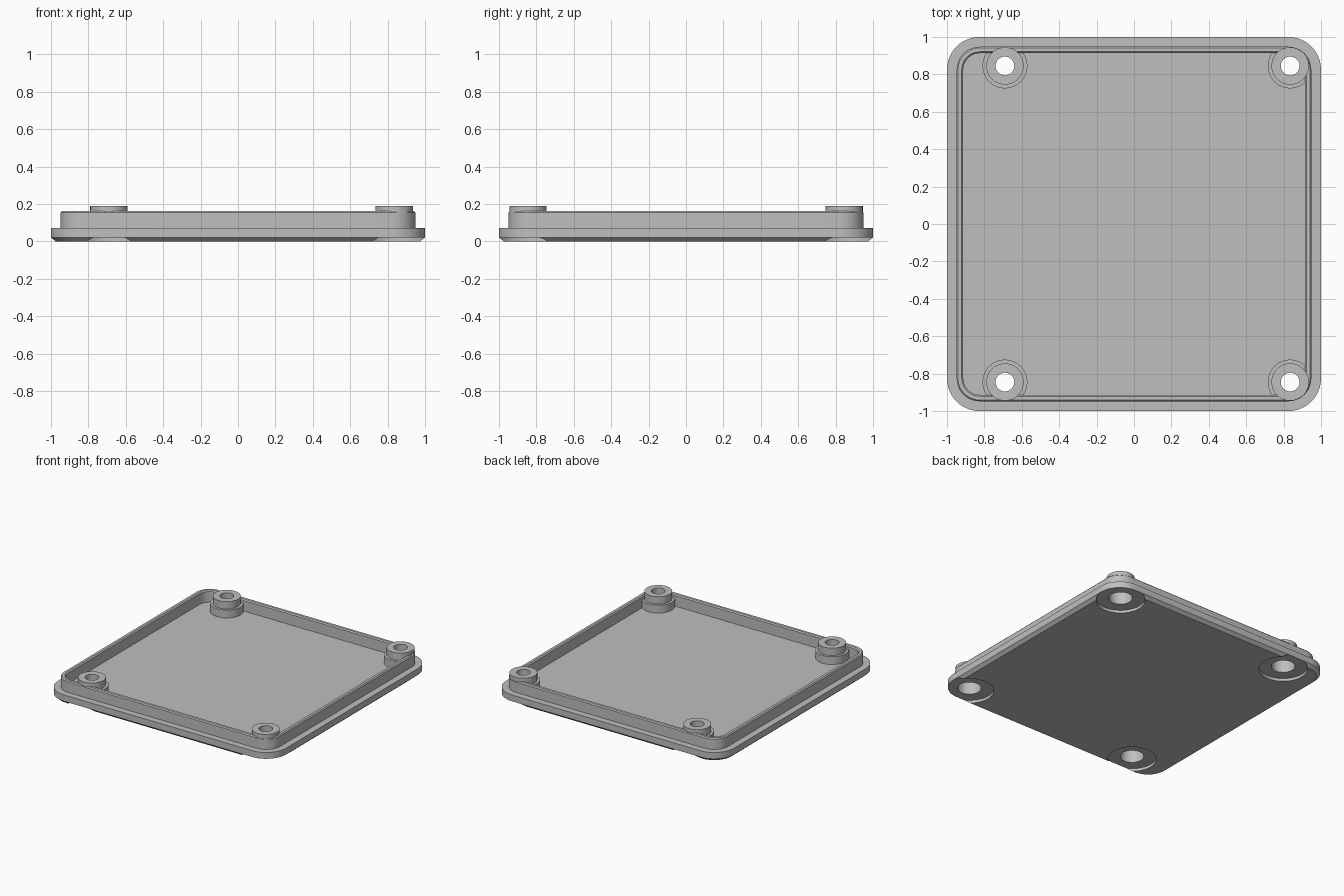
import bpy, bmesh, math

cube = bpy.data.objects.get("Cube")
if cube:
    bpy.data.objects.remove(cube, do_unlink=True)

grey = bpy.data.materials.new("light grey")
grey.use_nodes = True
grey.diffuse_color = (0.52, 0.52, 0.52, 1)
grey.node_tree.nodes["Principled BSDF"].inputs["Base Color"].default_value = (0.52, 0.52, 0.52, 1)

SEGMENTS = 48
CENTRES = [(x, y) for x in (-0.69, 0.835) for y in (-0.845, 0.845)]


def rounded_square(half, radius, z, steps=12):
    """Points of a square outline with round corners."""
    points = []
    for corner in range(4):
        turn = math.pi / 2 * corner
        cx = (half - radius) * (1 if corner in (0, 3) else -1)
        cy = (half - radius) * (1 if corner < 2 else -1)
        for i in range(steps + 1):
            a = turn + math.pi / 2 * i / steps
            points.append((cx + radius * math.cos(a), cy + radius * math.sin(a), z))
    return points


def circle(centre, radius, z):
    angles = [2 * math.pi * i / SEGMENTS for i in range(SEGMENTS)]
    return [(centre[0] + radius * math.cos(a), centre[1] + radius * math.sin(a), z) for a in angles]


def loft(name, stacks):
    """Join each stack of outlines into a closed solid; all go in one object."""
    bm = bmesh.new()
    for stack in stacks:
        rings = [[bm.verts.new(p) for p in outline] for outline in stack]
        n = len(rings[0])
        for low, high in zip(rings, rings[1:]):
            for i in range(n):
                j = (i + 1) % n
                bm.faces.new((low[i], low[j], high[j], high[i]))
        bm.faces.new(rings[0][::-1])
        bm.faces.new(rings[-1])
    bmesh.ops.recalc_face_normals(bm, faces=bm.faces)
    mesh = bpy.data.meshes.new(name)
    bm.to_mesh(mesh)
    bm.free()
    mesh.materials.append(grey)
    obj = bpy.data.objects.new(name, mesh)
    bpy.context.collection.objects.link(obj)
    return obj


def combine(obj, other, operation):
    """Apply a boolean and remove the helper."""
    mod = obj.modifiers.new(operation, "BOOLEAN")
    mod.operation = operation
    mod.solver = "EXACT"
    mod.object = other
    bpy.ops.object.select_all(action="DESELECT")
    bpy.context.view_layer.objects.active = obj
    obj.select_set(True)
    bpy.ops.object.modifier_apply(modifier=mod.name)
    bpy.data.objects.remove(other, do_unlink=True)


# Plate with chamfered underside, raised lip and sunken floor
lid = loft("lid", [[
    rounded_square(0.975, 0.15, 0),
    rounded_square(1.0, 0.175, 0.022),
    rounded_square(1.0, 0.175, 0.072),
    rounded_square(0.948, 0.123, 0.072),
    rounded_square(0.948, 0.123, 0.154),
    rounded_square(0.941, 0.116, 0.162),
    rounded_square(0.921, 0.096, 0.162),
    rounded_square(0.913, 0.088, 0.154),
    rounded_square(0.913, 0.088, 0.07),
]])

# Stepped screw posts, trimmed so that they stay inside the lip
posts = loft("posts", [[
    circle(c, 0.12, 0.05), circle(c, 0.12, 0.132),
    circle(c, 0.1, 0.132), circle(c, 0.1, 0.19),
] for c in CENTRES])
trim = loft("trim", [[rounded_square(0.9465, 0.1215, z) for z in (0, 0.3)]])
combine(posts, trim, "INTERSECT")
combine(lid, posts, "UNION")

# Shallow round recess, screw head bore and through hole at each post
holes = loft("holes", [[
    circle(c, 0.175, -0.05), circle(c, 0.175, 0.022),
    circle(c, 0.085, 0.022), circle(c, 0.085, 0.13),
    circle(c, 0.05, 0.13), circle(c, 0.05, 0.3),
] for c in CENTRES])
combine(lid, holes, "DIFFERENCE")

bpy.ops.object.select_all(action="DESELECT")
lid.select_set(True)
bpy.context.view_layer.objects.active = lid
bpy.ops.object.shade_smooth_by_angle(angle=math.radians(30))
